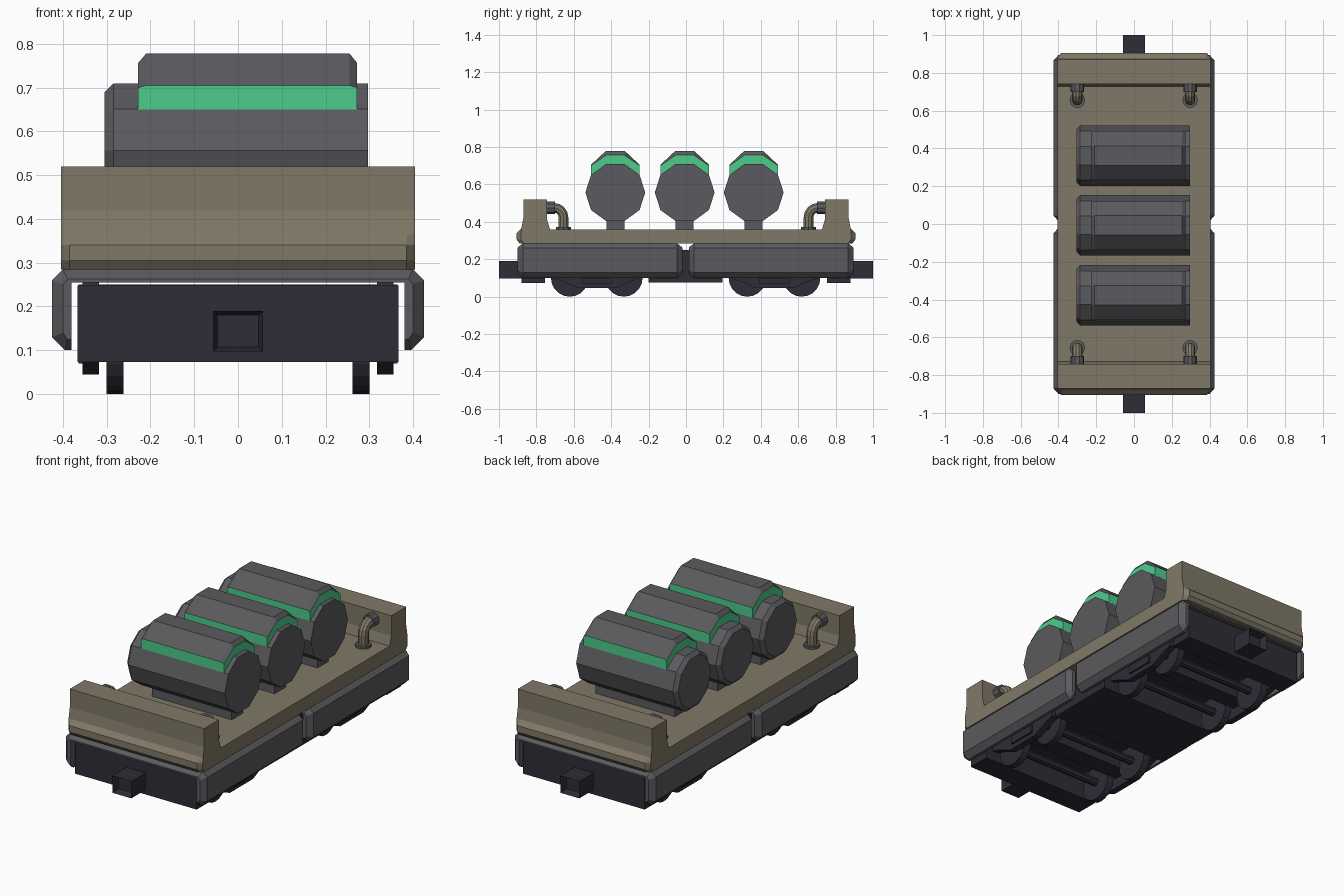
import bpy, bmesh, math
from mathutils import Vector

if "Cube" in bpy.data.objects:
    bpy.data.objects.remove(bpy.data.objects["Cube"])


def material(name, r, g, b):
    lin = [((c / 255 + 0.055) / 1.055) ** 2.4 for c in (r, g, b)]
    m = bpy.data.materials.new(name)
    m.diffuse_color = (*lin, 1)
    m.use_nodes = True
    m.node_tree.nodes["Principled BSDF"].inputs["Base Color"].default_value = m.diffuse_color
    return m


TAN = material("tan paint", 128, 121, 103)
GRAY = material("mid gray metal", 91, 90, 94)
DARK = material("dark blue gray", 46, 45, 55)
GREEN = material("green glow", 77, 204, 139)


def finish(name, bm, *mats):
    bmesh.ops.recalc_face_normals(bm, faces=bm.faces)
    me = bpy.data.meshes.new(name)
    bm.to_mesh(me)
    bm.free()
    for m in mats:
        me.materials.append(m)
    ob = bpy.data.objects.new(name, me)
    bpy.context.collection.objects.link(ob)
    return ob


def loft(name, sections, *mats, rule=None):
    """Join matching closed sections with quads and cap both ends."""
    bm = bmesh.new()
    rings = [[bm.verts.new(p) for p in s] for s in sections]
    n = len(rings[0])
    for a, b in zip(rings, rings[1:]):
        for i in range(n):
            j = (i + 1) % n
            bm.faces.new((a[i], a[j], b[j], b[i]))
    bm.faces.new(rings[0])
    bm.faces.new(rings[-1])
    if rule:
        bm.normal_update()
        for f in bm.faces:
            f.material_index = rule(f)
    return finish(name, bm, *mats)


def along_x(profile, x):
    return [(x, y, z) for y, z in profile]


def along_y(profile, y):
    return [(x, y, z) for x, z in profile]


def box(name, x0, x1, y0, y1, z0, z1, mat):
    sq = [(y0, z0), (y1, z0), (y1, z1), (y0, z1)]
    return loft(name, [along_x(sq, x0), along_x(sq, x1)], mat)


def circle(r, n, cy, cz):
    return [(cy + r * math.cos(math.tau * i / n), cz + r * math.sin(math.tau * i / n))
            for i in range(n)]


# deck with raised end walls and a bumper lip with chamfered corners
def deck_profile(lip):
    half = [(lip - 0.015, 0.285), (lip, 0.305), (lip, 0.34), (0.88, 0.365), (0.87, 0.42),
            (0.87, 0.52), (0.742, 0.52), (0.742, 0.41), (0.727, 0.36)]
    return half + [(-y, z) for y, z in reversed(half)]


loft("deck", [along_x(deck_profile(l), x) for x, l in
              ((-0.405, 0.882), (-0.385, 0.905), (0.385, 0.905), (0.405, 0.882))], TAN)

# two skirted shells under the deck, chamfered at both ends
full = [(0.38, 0.26), (0.38, 0.10), (0.395, 0.10), (0.425, 0.13), (0.425, 0.26), (0.40, 0.285)]
small = [(0.38, 0.255), (0.38, 0.125), (0.39, 0.125), (0.40, 0.14), (0.40, 0.25), (0.39, 0.263)]
full, small = [p + [(-x, z) for x, z in reversed(p)] for p in (full, small)]
for tag, y0, y1 in (("front", -0.9, -0.02), ("rear", 0.015, 0.895)):
    loft(tag + "_skirt_shell", [along_y(small, y0), along_y(full, y0 + 0.028),
                                along_y(full, y1 - 0.028), along_y(small, y1)], GRAY)

# chassis: floor, middle box and end blocks
box("chassis_floor", -0.25, 0.25, -0.86, 0.86, 0.18, 0.25, DARK)
box("chassis_middle", -0.365, 0.365, -0.2, 0.195, 0.075, 0.25, DARK)
for tag, s in (("front", -1), ("rear", 1)):
    box(tag + "_end_block", -0.367, 0.367, *sorted((s * 0.755, s * 0.88)), 0.073, 0.248, DARK)

    # coupler with a recessed end
    ob = box(tag + "_coupler", -0.057, 0.057, *sorted((s * 0.8, s * 1.0)), 0.097, 0.19, DARK)
    bm = bmesh.new()
    bm.from_mesh(ob.data)
    end = [f for f in bm.faces if f.normal.y * s > 0.9]
    bmesh.ops.inset_region(bm, faces=end, thickness=0.014)
    bmesh.ops.translate(bm, verts=end[0].verts, vec=(0, -s * 0.04, 0))
    bm.to_mesh(ob.data)
    bm.free()

# wheel trucks
frame = [(-0.2, 0.255), (-0.24, 0.19), (-0.24, 0.1), (-0.19, 0.085), (-0.1, 0.045),
         (0.1, 0.045), (0.19, 0.085), (0.24, 0.1), (0.24, 0.19), (0.2, 0.255)]
for tag, c in (("front", -0.477), ("rear", 0.473)):
    for side, s in (("left", -1), ("right", 1)):
        prof = [(c + y, z) for y, z in frame]
        loft(f"{tag}_{side}_truck_frame",
             [along_x(prof, s * 0.318), along_x(prof, s * 0.355)], DARK)
        box(f"{tag}_{side}_truck_plate", *sorted((s * 0.355, s * 0.365)),
            c - 0.08, c + 0.08, 0.07, 0.13, DARK)
    box(tag + "_truck_bolster", -0.32, 0.32, c - 0.05, c + 0.05, 0.1, 0.19, DARK)
    for k, dy in enumerate((-0.145, 0.145)):
        rod = circle(0.022, 8, c + dy, 0.1)
        loft(f"{tag}_axle_{k}", [along_x(rod, -0.32), along_x(rod, 0.32)], DARK)
        for side, s in (("left", -1), ("right", 1)):
            rim = circle(0.1, 20, c + dy, 0.1)
            loft(f"{tag}_{side}_wheel_{k}",
                 [along_x(rim, s * 0.262), along_x(rim, s * 0.3)], DARK)

# three ten-sided tanks on pedestals, each with a green-edged saddle cap
for k, c in enumerate((-0.378, -0.007, 0.362)):
    tank, tip = circle(0.16, 10, c, 0.557), circle(0.14, 10, c, 0.557)
    loft(f"tank_{k}", [along_x(tip, -0.305), along_x(tank, -0.285), along_x(tank, 0.297)], GRAY)
    box(f"tank_pedestal_{k}", -0.22, 0.26, c - 0.048, c + 0.048, 0.355, 0.42, GRAY)
    cap = [(c + y, z) for y, z in ((-0.13, 0.65), (-0.13, 0.705), (-0.052, 0.778),
                                   (0.052, 0.778), (0.13, 0.705), (0.13, 0.65))]
    rim = [(c + y, z) for y, z in ((-0.13, 0.65), (-0.13, 0.70), (-0.048, 0.757),
                                   (0.048, 0.757), (0.13, 0.70), (0.13, 0.65))]
    loft(f"tank_cap_{k}", [along_x(rim, -0.228), along_x(cap, -0.21),
                           along_x(cap, 0.255), along_x(rim, 0.272)], GRAY, GREEN,
         rule=lambda f: int(max(abs(f.normal.x), abs(f.normal.y)) > 0.95))

# elbow pipes from the deck into the end walls
for tag, s in (("front", -1), ("rear", 1)):
    for side, x in (("left", -0.3), ("right", 0.297)):
        path = [(0.655, 0.355, 0), (0.655, 0.425, 0)]
        path += [(0.655 + 0.05 * (1 - math.cos(a)), 0.425 + 0.05 * math.sin(a), a)
                 for a in (math.radians(d) for d in (22.5, 45, 67.5, 90))]
        path.append((0.745, 0.475, math.pi / 2))
        rings = []
        for y, z, a in path:
            out = Vector((0, s * math.cos(a), -math.sin(a)))
            p = Vector((x, s * y, z))
            rings.append([p + 0.027 * (math.cos(t) * Vector((1, 0, 0)) + math.sin(t) * out)
                          for t in (math.tau * i / 10 for i in range(10))])
        loft(f"{tag}_{side}_pipe", rings, TAN)
        collar = circle(0.036, 10, x, 0.475)
        loft(f"{tag}_{side}_pipe_collar",
             [along_y(collar, s * 0.70), along_y(collar, s * 0.745)], GRAY)
        foot = circle(0.041, 10, x, s * 0.655)
        loft(f"{tag}_{side}_pipe_foot",
             [[(u, v, z) for u, v in foot] for z in (0.355, 0.373)], GRAY)
